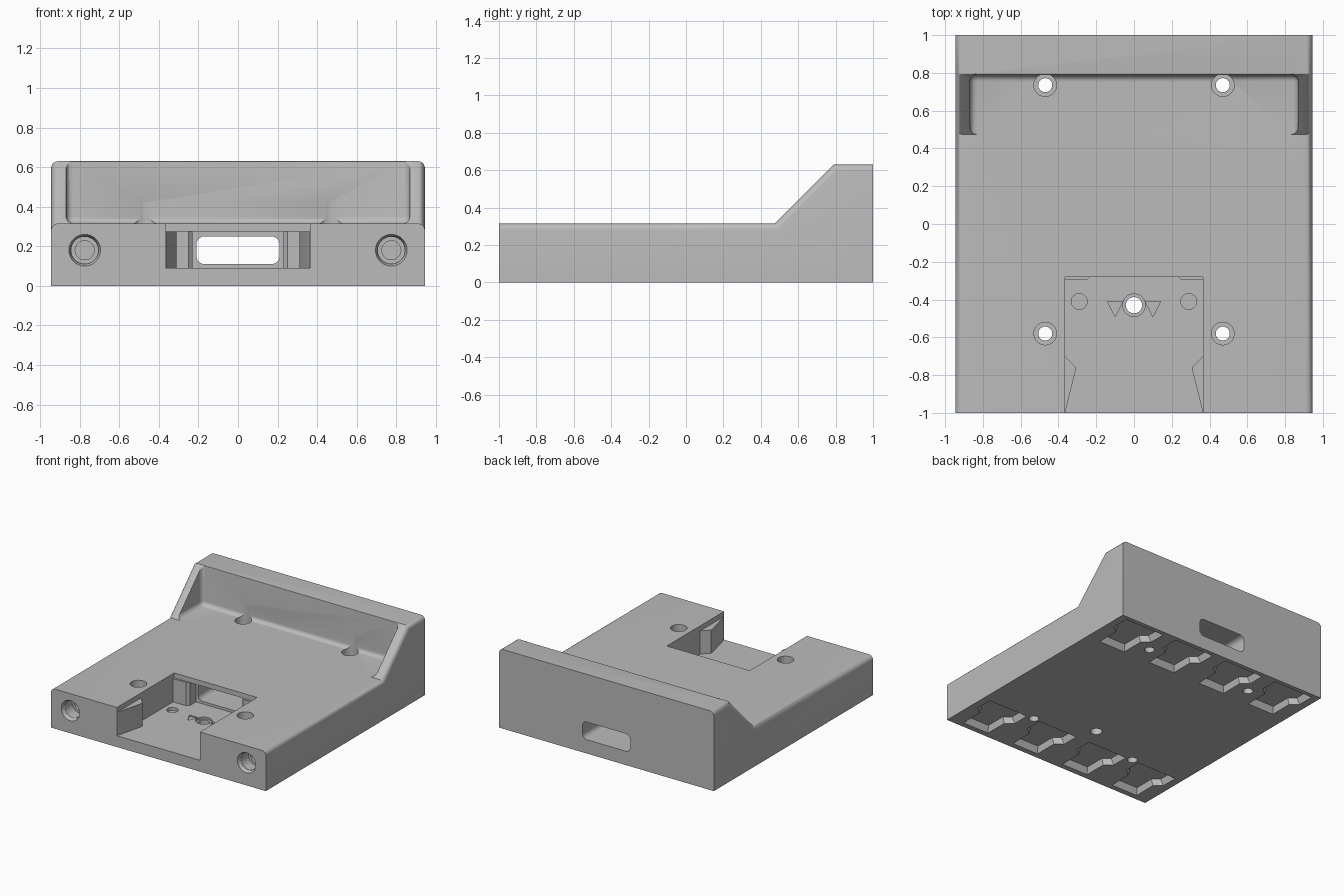
import bpy, bmesh, math
from mathutils import Vector

cube = bpy.data.objects.get("Cube")
if cube:
    bpy.data.objects.remove(cube, do_unlink=True)

grey = bpy.data.materials.new("plain grey")
grey.use_nodes = True
COLOUR = (0.5, 0.5, 0.5, 1)
grey.diffuse_color = COLOUR
grey.node_tree.nodes["Principled BSDF"].inputs["Base Color"].default_value = COLOUR

# Axis maps: profile (u, v) swept along t
PLACE = {"x": lambda u, v, t: (t, u, v),
         "y": lambda u, v, t: (u, t, v),
         "z": lambda u, v, t: (u, v, t)}


def prism(name, pts, axis, lo, hi, at=(0, 0), taper=1.0):
    """Sweep a closed profile from lo to hi; taper scales the far end."""
    bm = bmesh.new()
    rings = []
    for t, s in ((lo, 1.0), (hi, taper)):
        rings.append([bm.verts.new(PLACE[axis](at[0] + u * s, at[1] + v * s, t)) for u, v in pts])
    n = len(pts)
    bm.faces.new(rings[0])
    bm.faces.new(rings[1])
    for i in range(n):
        j = (i + 1) % n
        bm.faces.new((rings[0][i], rings[0][j], rings[1][j], rings[1][i]))
    bmesh.ops.recalc_face_normals(bm, faces=bm.faces)
    return finish(bm, name)


def finish(bm, name):
    mesh = bpy.data.meshes.new(name)
    bm.to_mesh(mesh)
    bm.free()
    mesh.materials.append(grey)
    ob = bpy.data.objects.new(name, mesh)
    bpy.context.collection.objects.link(ob)
    return ob


def circle(r, n=32):
    return [(r * math.cos(2 * math.pi * i / n), r * math.sin(2 * math.pi * i / n)) for i in range(n)]


def rect(x0, x1, y0, y1):
    return [(x0, y0), (x1, y0), (x1, y1), (x0, y1)]


def rounded(hw, hh, r, n=8):
    pts = []
    for k, (sx, sy) in enumerate(((1, 1), (-1, 1), (-1, -1), (1, -1))):
        for i in range(n + 1):
            a = math.pi / 2 * (k + i / n)
            pts.append((sx * (hw - r) + r * math.cos(a), sy * (hh - r) + r * math.sin(a)))
    return pts


def bevel(ob, rule, r):
    bm = bmesh.new()
    bm.from_mesh(ob.data)
    edges = [e for e in bm.edges if rule(e.verts[0].co, e.verts[1].co, e)]
    bmesh.ops.bevel(bm, geom=edges, offset=r, segments=5, profile=0.5, affect="EDGES", clamp_overlap=True)
    bm.to_mesh(ob.data)
    bm.free()


def cut(cutter):
    cutter.hide_render = True
    mod = body.modifiers.new("cut", "BOOLEAN")
    mod.operation = "DIFFERENCE"
    mod.solver = "EXACT"
    mod.object = cutter
    bpy.context.view_layer.objects.active = body
    bpy.ops.object.modifier_apply(modifier=mod.name)
    bpy.data.objects.remove(cutter, do_unlink=True)


W, DECK, TOP, R = 0.945, 0.315, 0.63, 0.035
WALL_X, WALL_Y, SLOPE_Y = 0.868, 0.79, 0.475

# Body: side profile swept across the width, with rounded side rims
body = prism("mount_body", [(-1, 0), (1, 0), (1, TOP), (WALL_Y, TOP), (SLOPE_Y, DECK), (-1, DECK)], "x", -W, W)
bevel(body, lambda a, b, e: abs(a.x - b.x) < 0.01 and min(a.z, b.z) > 0.3, R)

# Bay between the side walls, with filleted floor and corners
bay = prism("bay_cutter", rect(-WALL_X, WALL_X, SLOPE_Y - 0.1, WALL_Y), "z", DECK, 1)
bevel(bay, lambda a, b, e: (min(a.y, b.y) > 0.7 and max(a.z, b.z) > DECK + 0.1) or
      (max(a.z, b.z) < DECK + 0.01 and max(a.y, b.y) > 0.7), R)
cut(bay)


# Rounded inner rim of the walls
def inner_rim(a, b, e):
    if len(e.link_faces) != 2 or min(a.z, b.z) < DECK + 0.02:
        return False
    up = [f for f in e.link_faces if f.normal.z > 0.65 and abs(f.normal.x) < 0.02]
    inside = max(abs(a.x), abs(b.x)) < WALL_X + 0.005
    return len(up) == 1 and inside and max(a.y, b.y) < WALL_Y + 0.005 and e.calc_face_angle(0) > 1.0


bevel(body, inner_rim, R * 0.8)

# Front pocket: open top, then lower part with side catches and corner blocks
cut(prism("pocket_top_cutter", rect(-0.365, 0.365, -1.1, -0.28), "z", 0.275, 0.5))
half = [(0.365, -1.1), (0.365, -1), (0.31, -0.78), (0.31, -0.755), (0.365, -0.7),
        (0.365, -0.295), (0.25, -0.295), (0.23, -0.275), (0.23, -0.2)]
cut(prism("pocket_cutter", half + [(-x, y) for x, y in reversed(half)], "z", 0.09, 0.275))

# Cable slot through to the back
cut(prism("cable_slot_cutter", rounded(0.21, 0.07, 0.04), "y", -0.25, 1.1, (0, 0.18)))

# Pocket floor: through hole, blind holes and arrow marks
cut(prism("centre_hole_cutter", circle(0.043), "z", -0.1, 0.2, (0, -0.43)))
cut(prism("centre_sink_cutter", circle(0.06), "z", 0.075, 0.2, (0, -0.43)))
for s in (-1, 1):
    cut(prism("blind_hole_cutter", circle(0.042), "z", 0.065, 0.2, (s * 0.29, -0.41)))
    cut(prism("arrow_cutter", [(-0.04, 0.04), (0.04, 0.04), (0, -0.04)], "z", 0.08, 0.2, (s * 0.1, -0.45)))
    # Countersunk deck screws
    for y in (0.735, -0.58):
        at = (s * 0.47, y)
        cut(prism("screw_hole_cutter", circle(0.037), "z", -0.1, 0.4, at))
        cut(prism("screw_sink_cutter", circle(0.06), "z", 0.26, 0.42, at))
    # Stepped bores in the front face
    at = (s * 0.775, 0.18)
    cut(prism("bore_mouth_cutter", circle(0.087), "y", -1.02, -0.97, at, 0.8))
    cut(prism("bore_cutter", circle(0.068), "y", -1.1, -0.88, at))
    cut(prism("bore_tip_cutter", circle(0.048), "y", -0.9, -0.75, at))

# Underside connector recesses: narrow neck and wide head, with sloped walls
recess = [(-0.12, -0.19), (0.12, -0.19), (0.12, 0), (0.18, 0.05),
          (0.18, 0.19), (-0.18, 0.19), (-0.18, 0.05), (-0.12, 0)]
for y in (-0.77, 0.78):
    for i in range(4):
        cut(prism("recess_cutter", recess, "z", -0.01, 0.05, ((i - 1.5) * 0.4725, y), 0.86))

bpy.ops.object.select_all(action="DESELECT")
body.select_set(True)
bpy.context.view_layer.objects.active = body
bpy.ops.object.shade_smooth_by_angle(angle=math.radians(32))
